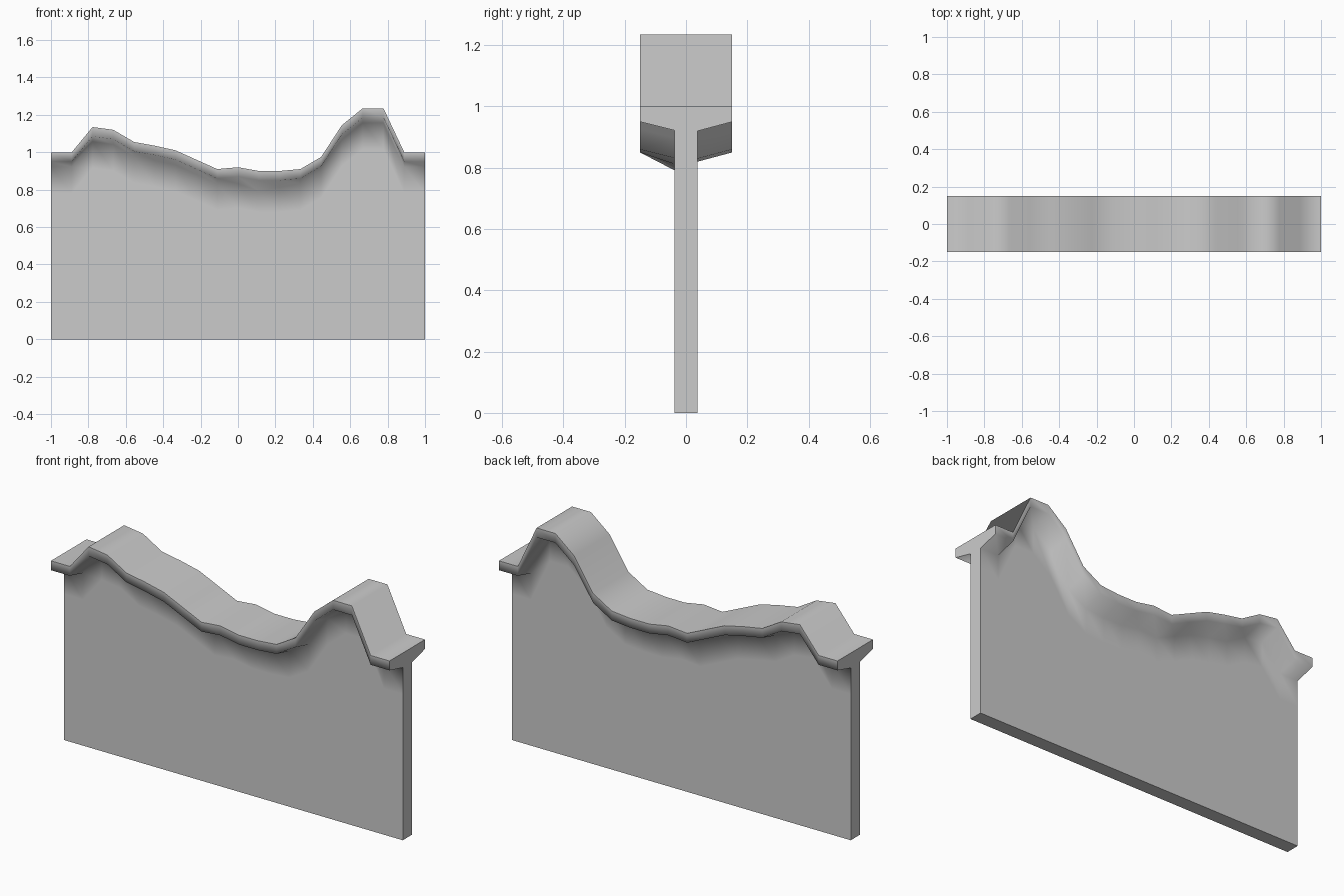
import bpy, bmesh, math

if "Cube" in bpy.data.objects:
    bpy.data.objects.remove(bpy.data.objects["Cube"])

# Height of the wavy top at 19 evenly spaced stations along the wall
TOP = [1, 1, 1.135, 1.12, 1.055, 1.035, 1.01, 0.96, 0.91, 0.92,
       0.90, 0.90, 0.91, 0.975, 1.145, 1.235, 1.235, 1.0, 1.0]
# Extra droop of the front underside of the coping at a few stations
DROOP = {9: 0.01, 10: 0.03, 11: 0.01}
RIM, WALL = 0.15, 0.038


def section(i, z):
    """Closed T-shaped cross-section (y, z)."""
    front = z - 0.078 - DROOP.get(i, 0)
    back = z - 0.08
    return [(-WALL, 0), (WALL, 0), (WALL, z - 0.22), (WALL, back),
            (RIM, z - 0.05), (RIM, z), (-RIM, z), (-RIM, z - 0.05),
            (-WALL, front), (-WALL, z - 0.22)]


# Wall with overhanging coping, lofted through the sections
bm = bmesh.new()
rings = []
for i, z in enumerate(TOP):
    x = -1 + 2 * i / (len(TOP) - 1)
    rings.append([bm.verts.new((x, y, h)) for y, h in section(i, z)])
n = len(rings[0])
for a, b in zip(rings, rings[1:]):
    for k in range(n):
        m = (k + 1) % n
        bm.faces.new((a[k], a[m], b[m], b[k]))
bm.faces.new(rings[0])
bm.faces.new(rings[-1])
bmesh.ops.recalc_face_normals(bm, faces=bm.faces)

mesh = bpy.data.meshes.new("broken_wall")
bm.to_mesh(mesh)
bm.free()
wall = bpy.data.objects.new("broken_wall", mesh)
bpy.context.collection.objects.link(wall)

# Smooth surface with crisp top and end edges
bpy.context.view_layer.objects.active = wall
wall.select_set(True)
bpy.ops.object.shade_smooth_by_angle(angle=math.radians(85))
